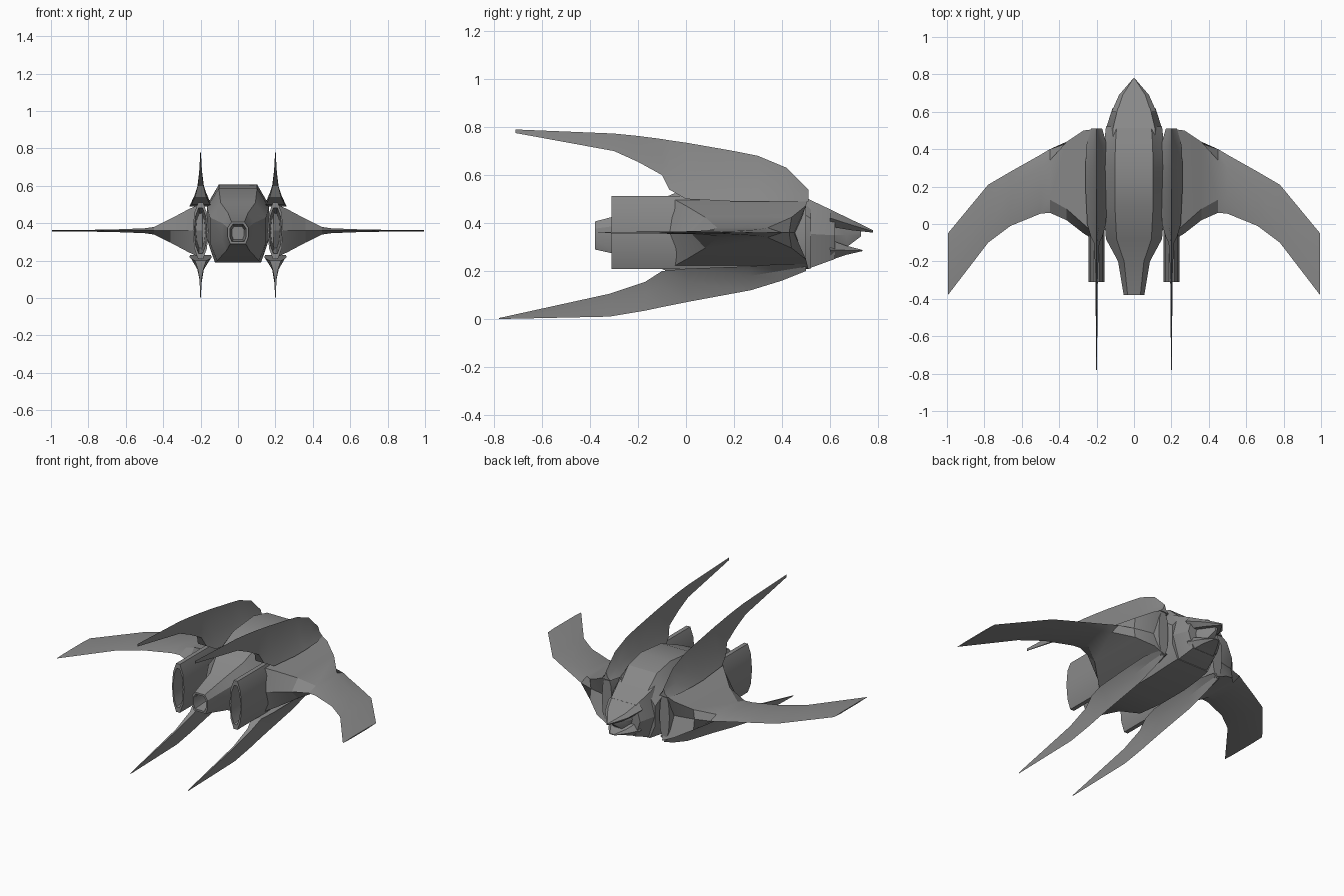
import bpy, bmesh, math
from mathutils import Vector

cube = bpy.data.objects.get("Cube")
if cube:
    bpy.data.objects.remove(cube)

hull = bpy.data.materials.new("hull grey")
hull.use_nodes = True
GREY = (0.25, 0.25, 0.25, 1)
hull.diffuse_color = GREY
hull.node_tree.nodes["Principled BSDF"].inputs["Base Color"].default_value = GREY


def loft(name, rings, hollow=0.0, smooth=25):
    """Skin a list of equal rings; hollow sinks an opening into the first one."""
    rings = [[Vector(p) for p in ring] for ring in rings]
    if hollow:
        first = rings[0]
        centre = sum(first, Vector()) / len(first)
        rim = [centre + (p - centre) * 0.8 for p in first]
        floor = [centre + (p - centre) * 0.6 + Vector((0, hollow, 0)) for p in first]
        rings = [floor, rim] + rings
    bm = bmesh.new()
    rows = [[bm.verts.new(p) for p in ring] for ring in rings]
    n = len(rows[0])
    for a, b in zip(rows, rows[1:]):
        for i in range(n):
            j = (i + 1) % n
            bm.faces.new((a[i], a[j], b[j], b[i]))
    bm.faces.new(rows[0])
    bm.faces.new(rows[-1])
    bmesh.ops.recalc_face_normals(bm, faces=bm.faces)
    mesh = bpy.data.meshes.new(name)
    bm.to_mesh(mesh)
    bm.free()
    mesh.materials.append(hull)
    obj = bpy.data.objects.new(name, mesh)
    bpy.context.collection.objects.link(obj)
    bpy.ops.object.select_all(action='DESELECT')
    obj.select_set(True)
    bpy.context.view_layer.objects.active = obj
    bpy.ops.object.shade_smooth_by_angle(angle=math.radians(smooth))
    return obj


def pair(name, rings, **options):
    """Build a left part and its mirrored right twin."""
    loft("left_" + name, rings, **options)
    loft("right_" + name, [[(-x, y, z) for x, y, z in r] for r in rings], **options)


def hull_ring(y, w, low, high):
    """Rounded-top, flat-bottomed cross-section."""
    tall = high - low
    half = [(0.62 * w, high - 0.03 * tall), (w, low + 0.72 * tall),
            (w, low + 0.3 * tall), (0.75 * w, low)]
    return [(x, y, z) for x, z in half] + [(-x, y, z) for x, z in reversed(half)]


def head_ring(y, w, low, high):
    """Flat-topped, tapered cross-section."""
    mid = (low + high) / 2
    half = [(0.75 * w, high), (w, mid), (0.7 * w, low)]
    return [(x, y, z) for x, z in half] + [(-x, y, z) for x, z in reversed(half)]


# Central fuselage with an open tail nozzle
loft("fuselage", [hull_ring(*s) for s in (
    (-0.38, 0.055, 0.29, 0.41), (-0.2, 0.085, 0.25, 0.46), (-0.08, 0.15, 0.2, 0.52),
    (0.1, 0.165, 0.19, 0.6), (0.3, 0.165, 0.19, 0.62), (0.43, 0.16, 0.2, 0.59),
    (0.52, 0.15, 0.21, 0.5))], hollow=0.1)

# Head, split into an upper beak and a lower jaw around a recessed core
loft("head", [head_ring(*s) for s in (
    (0.43, 0.15, 0.2, 0.535), (0.51, 0.15, 0.21, 0.5), (0.62, 0.115, 0.25, 0.448))])
loft("upper_beak", [head_ring(*s) for s in (
    (0.6, 0.12, 0.385, 0.457), (0.69, 0.08, 0.37, 0.414), (0.78, 0.003, 0.36, 0.37))])
loft("lower_jaw", [head_ring(*s) for s in (
    (0.6, 0.11, 0.245, 0.33), (0.67, 0.07, 0.268, 0.305), (0.735, 0.02, 0.283, 0.288))])
loft("mouth_core", [head_ring(*s) for s in (
    (0.6, 0.07, 0.28, 0.42), (0.67, 0.04, 0.3, 0.4), (0.73, 0.01, 0.345, 0.38))])


# Engine pods, tall ovals open at the rear
def pod_ring(y, rx, rz, sides=10):
    turns = [math.tau * (i + 0.5) / sides for i in range(sides)]
    return [(0.2 + rx * math.sin(t), y, 0.36 + rz * math.cos(t)) for t in turns]


pair("engine_pod", [pod_ring(*s) for s in (
    (-0.31, 0.042, 0.16), (0.1, 0.042, 0.16), (0.5, 0.035, 0.155))], hollow=0.25, smooth=40)


# Swept vertical fins, flared at the root
def fin_ring(y, root, tip, b):
    mid = root + 0.4 * (tip - root)
    t = 0.35 * b
    return [(0.2 + dx, y, z) for dx, z in
            ((0, tip), (t, mid), (b, root), (-b, root), (-t, mid))]


pair("upper_fin", [fin_ring(*s) for s in (
    (0.51, 0.49, 0.54, 0.03), (0.42, 0.49, 0.63, 0.055), (0.3, 0.49, 0.68, 0.06),
    (0.2, 0.49, 0.7, 0.06), (0, 0.5, 0.735, 0.05), (-0.07, 0.54, 0.745, 0.03),
    (-0.1, 0.6, 0.75, 0.015), (-0.2, 0.655, 0.763, 0.009), (-0.3, 0.7, 0.773, 0.006),
    (-0.71, 0.775, 0.79, 0.002))])
pair("lower_fin", [fin_ring(*s) for s in (
    (0.5, 0.23, 0.2, 0.03), (0.4, 0.23, 0.16, 0.055), (0.27, 0.22, 0.12, 0.06),
    (0, 0.21, 0.07, 0.05), (-0.1, 0.2, 0.05, 0.03), (-0.17, 0.155, 0.035, 0.015),
    (-0.32, 0.105, 0.01, 0.006), (-0.78, 0.004, 0, 0.002))])


# Wings: deep root thinning quickly to a swept blade
def wing_ring(x, nose, front, rear, tail, h):
    z = 0.36
    return [(x, nose, z), (x, front, z + h), (x, rear, z + h),
            (x, tail, z), (x, rear, z - h), (x, front, z - h)]


pair("wing", [wing_ring(*s) for s in (
    (0.19, 0.46, 0.51, -0.07, -0.1, 0.15), (0.27, 0.45, 0.5, 0, -0.05, 0.112),
    (0.36, 0.43, 0.44, 0.08, 0.02, 0.064), (0.45, 0.4, 0.34, 0.13, 0.06, 0.02),
    (0.5, 0.37, 0.3, 0.13, 0.055, 0.013), (0.66, 0.28, 0.2, 0.05, -0.01, 0.007),
    (0.78, 0.21, 0.12, -0.03, -0.1, 0.005), (0.995, -0.05, -0.12, -0.3, -0.38, 0.003))])
